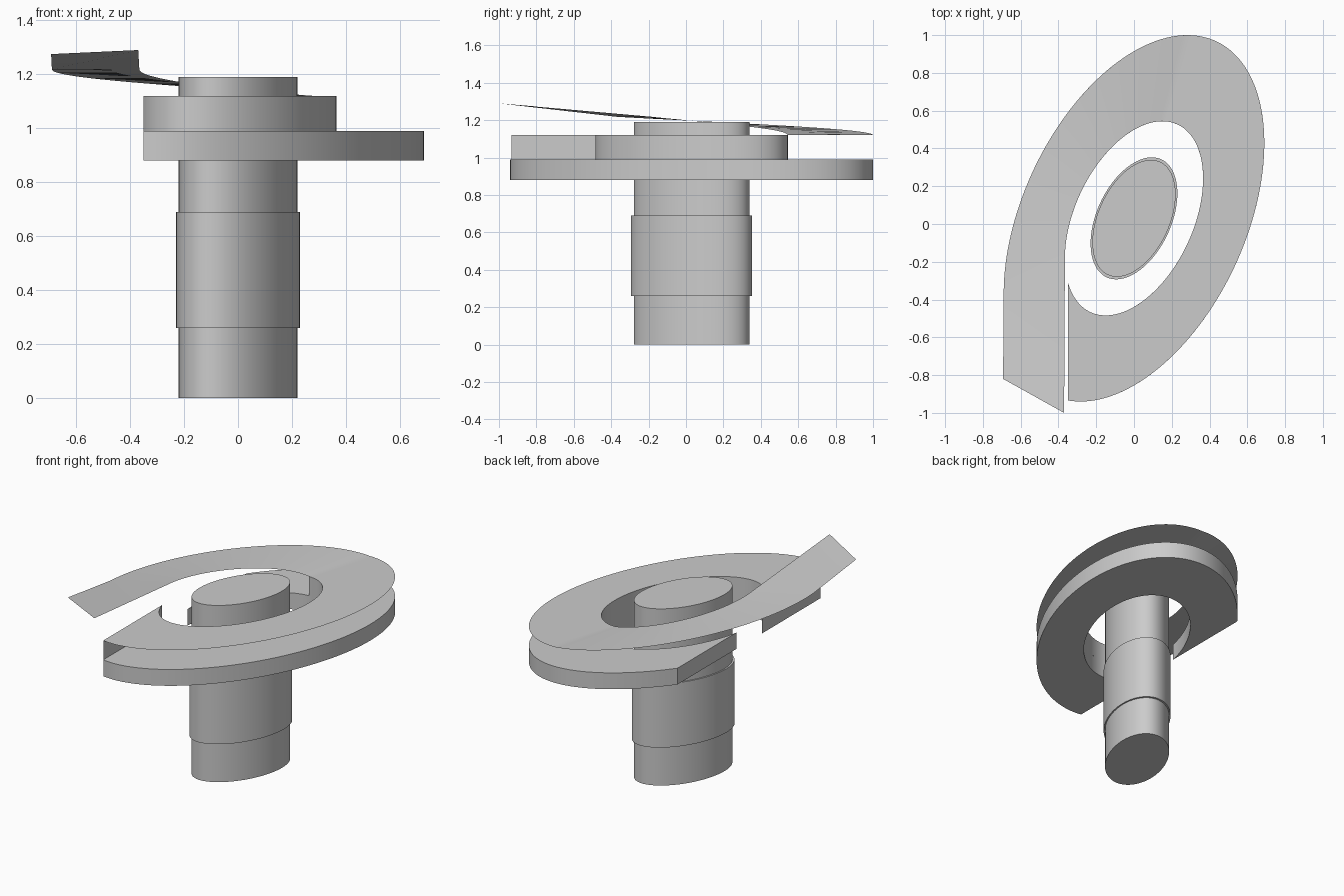
import bpy, bmesh
from math import cos, sin, acos, degrees, radians

if "Cube" in bpy.data.objects:
    bpy.data.objects.remove(bpy.data.objects["Cube"])

RO, RI, CUT = 1.0, 0.53, -0.35          # outer / inner ring radius, cut plane x
Z_BOT, Z_SLAB, Z_TOP = 0.88, 0.99, 1.12


def pt(r, deg, z):
    """Point on the skewed ellipse shared by every part."""
    c, s = cos(radians(deg)), sin(radians(deg))
    return (0.69 * r * c, 0.03 + 0.97 * r * (0.41 * c + 0.912 * s), z)


def lerp(a, b, n):
    return [a + (b - a) * i / n for i in range(n + 1)]


def finish(name, bm):
    bmesh.ops.remove_doubles(bm, verts=bm.verts, dist=1e-5)
    bmesh.ops.recalc_face_normals(bm, faces=bm.faces)
    me = bpy.data.meshes.new(name)
    bm.to_mesh(me)
    bm.free()
    ob = bpy.data.objects.new(name, me)
    bpy.context.collection.objects.link(ob)
    bpy.ops.object.select_all(action='DESELECT')
    ob.select_set(True)
    bpy.context.view_layer.objects.active = ob
    bpy.ops.object.shade_smooth_by_angle(angle=radians(30))
    return ob


def loft(name, rows, close=False, caps=False):
    """Skin consecutive rows of points; close joins the last point to the first."""
    bm = bmesh.new()
    vs = [[bm.verts.new(p) for p in row] for row in rows]
    n = len(rows[0])
    for a, b in zip(vs, vs[1:]):
        for i in range(n if close else n - 1):
            j = (i + 1) % n
            bm.faces.new((a[i], a[j], b[j], b[i]))
    if caps:
        bm.faces.new(vs[0])
        bm.faces.new(vs[-1])
    return finish(name, bm)


def cylinder(name, r, z0, z1, n=96):
    ring = lerp(0, 360, n)[:-1]
    loft(name, [[pt(r, t, z) for t in ring] for z in (z0, z1)], True, True)


# central oval shaft and its slightly wider sleeve
cylinder("shaft", 0.319, 0, 1.19)
cylinder("sleeve", 0.333, 0.26, 0.69)

# angles where the rings meet the cut plane
ao = degrees(acos(CUT / (0.69 * RO)))
ai = degrees(acos(CUT / (0.69 * RI)))

# lower thick C-shaped slab
loft("lower_ring",
     [[pt(RO, o, Z_BOT), pt(RO, o, Z_SLAB), pt(RI, i, Z_SLAB), pt(RI, i, Z_BOT)]
      for o, i in zip(lerp(-ao, ao, 96), lerp(-ai, ai, 96))], True, True)

# thin upper sheet: flat part, helical rise, straight tail
START = 66
rows = [[pt(RO, o, Z_TOP), pt(RI, i, Z_TOP)]
        for o, i in zip(lerp(-ao, START, 72), lerp(-ai, START, 72))]
for t in lerp(START, 180, 48)[1:]:
    z = Z_TOP + 0.098 * (t - START) / (180 - START)
    rows.append([pt(RO, t, z), pt(RI, t, z)])
rows.append([(-0.693, -0.82, 1.275), (-0.37, -1.0, 1.29)])
loft("upper_ramp", rows)

# inner wall between slab and sheet, and flat wall closing its front end
loft("inner_wall", [[pt(RI, t, Z_SLAB), pt(RI, t, Z_TOP)] for t in lerp(-ai, START, 72)])
loft("end_wall", [[pt(RO, -ao, z), pt(RI, -ai, z)] for z in (Z_SLAB, Z_TOP)])
